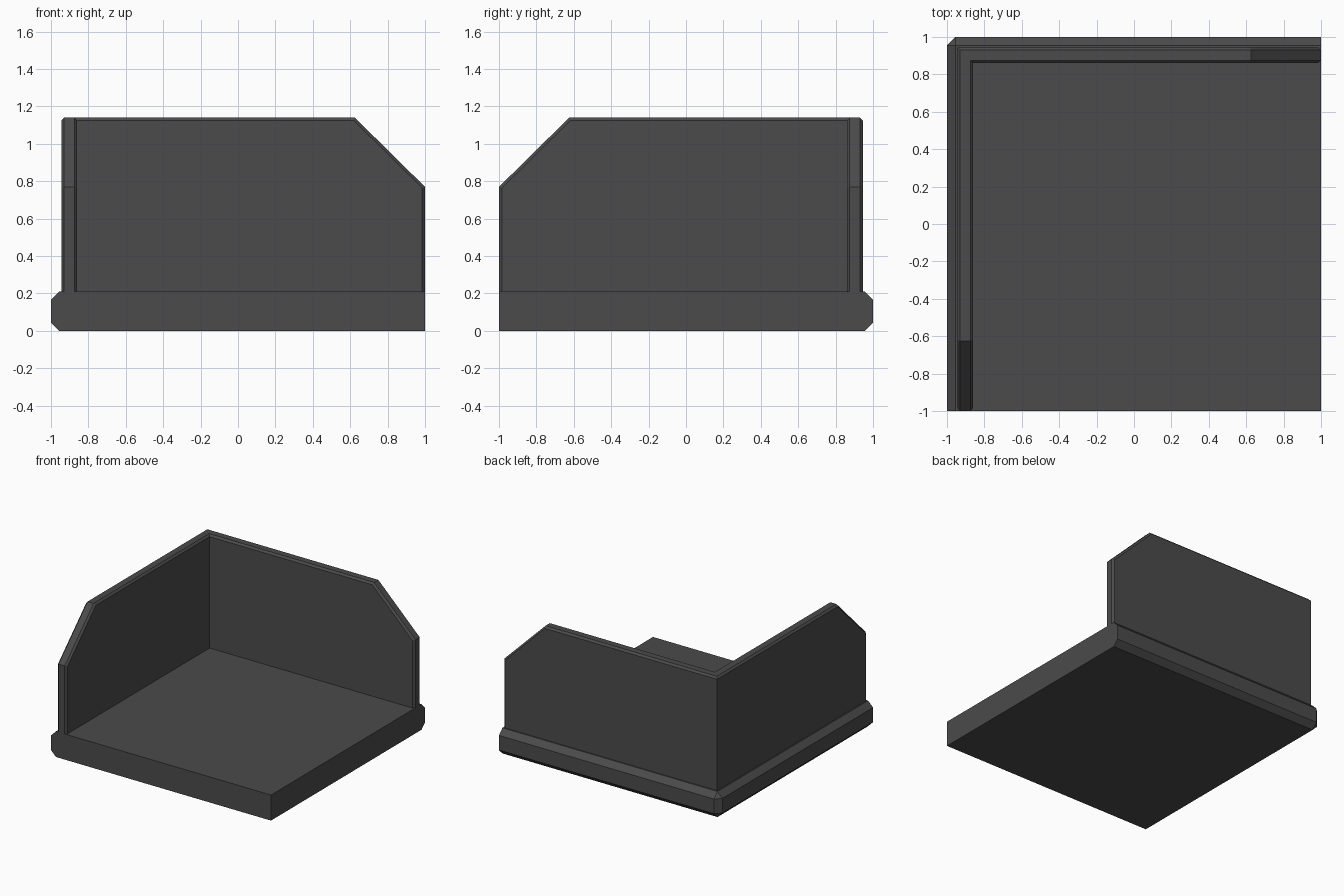
import bpy, bmesh

if "Cube" in bpy.data.objects:
    bpy.data.objects.remove(bpy.data.objects["Cube"])

dark = bpy.data.materials.new("dark_grey")
dark.diffuse_color = (0.07, 0.07, 0.07, 1)
dark.use_nodes = True
dark.node_tree.nodes["Principled BSDF"].inputs["Base Color"].default_value = dark.diffuse_color


def finish(bm, name):
    bmesh.ops.recalc_face_normals(bm, faces=bm.faces)
    mesh = bpy.data.meshes.new(name)
    bm.to_mesh(mesh)
    bm.free()
    mesh.materials.append(dark)
    obj = bpy.data.objects.new(name, mesh)
    bpy.context.collection.objects.link(obj)
    return obj


# Floor slab: chamfered along the left and back sides only
SLAB = 0.21
bm = bmesh.new()
bmesh.ops.create_cube(bm, size=1)
for v in bm.verts:
    v.co = (v.co.x * 2, v.co.y * 2, (v.co.z + 0.5) * SLAB)


def outer_edge(e):
    a, b = (v.co for v in e.verts)
    left = a.x < 0 and b.x < 0
    back = a.y > 0 and b.y > 0
    vertical = abs(a.z - b.z) > 0.01
    return (left and back) if vertical else (left or back)


bmesh.ops.bevel(bm, geom=[e for e in bm.edges if outer_edge(e)],
                offset=0.045, offset_type='OFFSET', segments=1,
                profile=0.5, affect='EDGES')
finish(bm, "floor_slab")

# Corner wall: one wing with clipped top end and bevelled rim,
# mirrored over the diagonal so both wings meet in a mitre
TOP, CLIP_X, CLIP_Z, BEVEL, FOOT = 1.14, 0.625, 0.77, 0.015, 0.2


def wing_loop(y, inset):
    k = inset * 0.414
    return [(-y, y, FOOT), (1 - inset, y, FOOT), (1 - inset, y, CLIP_Z - k),
            (CLIP_X - k, y, TOP - inset), (-y, y, TOP - inset)]


layers = [(0.945, BEVEL), (0.93, 0), (0.875, 0), (0.86, BEVEL)]
bm = bmesh.new()
for mirrored in (False, True):
    loops = []
    for y, inset in layers:
        pts = wing_loop(y, inset)
        if mirrored:
            pts = [(-p[1], -p[0], p[2]) for p in pts]
        loops.append([bm.verts.new(p) for p in pts])
    bm.faces.new(loops[0])
    bm.faces.new(loops[-1])
    for a, b in zip(loops, loops[1:]):
        for i in range(4):
            bm.faces.new((a[i], a[i + 1], b[i + 1], b[i]))
bmesh.ops.remove_doubles(bm, verts=bm.verts, dist=0.0005)
finish(bm, "corner_wall")
